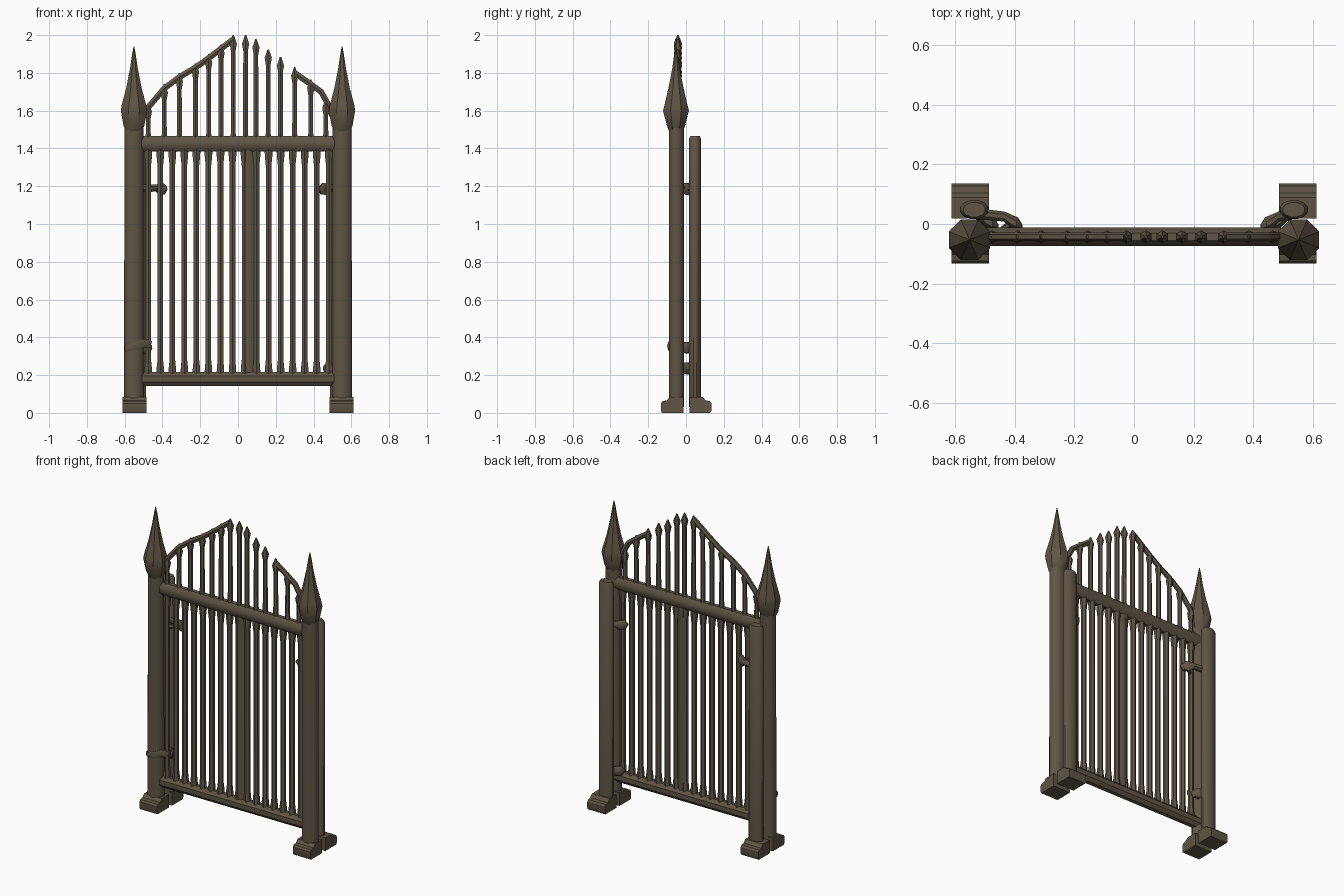
import bpy, bmesh, math
from mathutils import Vector

cube = bpy.data.objects.get("Cube")
if cube:
    bpy.data.objects.remove(cube)

# One weathered iron colour
iron = bpy.data.materials.new("dark_bronze_iron")
iron.use_nodes = True
COLOR = (0.115, 0.09, 0.06, 1)
iron.diffuse_color = COLOR
bsdf = next(n for n in iron.node_tree.nodes if n.type == "BSDF_PRINCIPLED")
bsdf.inputs["Base Color"].default_value = COLOR
bsdf.inputs["Roughness"].default_value = 0.8

GATE_Y = -0.043


def finish(name, bm, angle=40):
    bmesh.ops.recalc_face_normals(bm, faces=bm.faces[:])
    mesh = bpy.data.meshes.new(name)
    bm.to_mesh(mesh)
    bm.free()
    mesh.materials.append(iron)
    obj = bpy.data.objects.new(name, mesh)
    bpy.context.collection.objects.link(obj)
    bpy.ops.object.select_all(action="DESELECT")
    obj.select_set(True)
    bpy.context.view_layer.objects.active = obj
    bpy.ops.object.shade_smooth_by_angle(angle=math.radians(angle))
    return obj


def loft(name, path, sides=8):
    """Tube through (centre, half_width, half_depth) rings, capped at both ends."""
    bm = bmesh.new()
    points = [Vector(p[0]) for p in path]
    rings = []
    for i, (_, a, b) in enumerate(path):
        along = (points[min(i + 1, len(points) - 1)] - points[max(i - 1, 0)]).normalized()
        depth = Vector((0, 1, 0))
        across = depth.cross(along).normalized()
        turn = [2 * math.pi * (k + 0.5) / sides for k in range(sides)]
        rings.append([bm.verts.new(points[i] + across * a * math.cos(t) + depth * b * math.sin(t))
                      for t in turn])
    for low, high in zip(rings, rings[1:]):
        for k in range(sides):
            n = (k + 1) % sides
            bm.faces.new((low[k], low[n], high[n], high[k]))
    bm.faces.new(rings[0])
    bm.faces.new(rings[-1])
    return finish(name, bm)


def column(name, x, y, profile, sides=8):
    return loft(name, [((x, y, z), a, b) for z, a, b in profile], sides)


def foot(name, x, y_inner, y_outer):
    """Block foot with a sloped instep that rises to the post."""
    bm = bmesh.new()
    d = y_outer - y_inner
    outline = [(0, 0), (0.95, 0), (1, 0.012), (1, 0.05), (0.93, 0.062), (0.74, 0.066), (0.6, 0.085), (0, 0.085)]
    ends = [[bm.verts.new((x + s * 0.063, y_inner + d * u, z)) for u, z in outline] for s in (-1, 1)]
    for k in range(len(outline)):
        n = (k + 1) % len(outline)
        bm.faces.new((ends[0][k], ends[0][n], ends[1][n], ends[1][k]))
    for e in ends:
        bm.faces.new(e)
    return finish(name, bm, 30)


# Posts, finials and feet on both sides
for side, s in (("right", -1), ("left", 1)):
    x = s * 0.551
    column(side + "_front_post", x, -0.05,
           [(0.03, 0.056, 0.042), (0.11, 0.054, 0.042), (1.52, 0.052, 0.042)], 12)
    column(side + "_finial", x, -0.053,
           [(1.49, 0.044, 0.04), (1.52, 0.06, 0.052), (1.6, 0.075, 0.074), (1.63, 0.07, 0.066),
            (1.72, 0.044, 0.043), (1.82, 0.023, 0.022), (1.9, 0.01, 0.01), (1.94, 0.002, 0.002)])
    foot(side + "_front_foot", s * 0.548, -0.013, -0.133)
    column(side + "_back_post", s * 0.535, 0.048,
           [(0.03, 0.05, 0.033), (1.45, 0.048, 0.033), (1.467, 0.038, 0.025)], 12)
    foot(side + "_back_foot", s * 0.548, 0.018, 0.135)

# Horizontal rails
for name, z, r in (("bottom_rail", 0.18, 0.04), ("top_rail", 1.425, 0.044)):
    loft(name, [((-0.53, GATE_Y, z), r, 0.034), ((0.53, GATE_Y, z), r, 0.034)], 8)

# Lower bars, flared where they meet the rails
for i in range(16):
    x = -0.475 + i * 0.0637
    w = 0.017
    column("lower_bar_%d" % i, x, GATE_Y,
           [(0.19, 0.024, 0.022), (0.24, 0.022, 0.02), (0.28, w, w),
            (1.31, w, w), (1.36, 0.023, 0.02), (1.41, 0.025, 0.022)], 6)

# Wide meeting stile at the middle
column("meeting_stile", 0.052, GATE_Y,
       [(0.19, 0.034, 0.018), (1.41, 0.034, 0.018)])

# Upper bars: positions and heights following the pointed arch
xs = [-0.475, -0.39, -0.31, -0.225, -0.155, -0.09, -0.025,
      0.04, 0.095, 0.16, 0.225, 0.3, 0.385, 0.465]
tops = [1.64, 1.74, 1.8, 1.85, 1.9, 1.95, 2.0,
        2.0, 1.98, 1.925, 1.885, 1.83, 1.765, 1.66]
for i, (x, top) in enumerate(zip(xs, tops)):
    shaft = [(1.43, 0.022, 0.02), (1.48, 0.015, 0.015), (top - 0.11, 0.014, 0.014)]
    head = [(top - 0.085, 0.014, 0.014), (top - 0.045, 0.022, 0.022), (top, 0.004, 0.004)]
    column("upper_bar_%d" % i, x, GATE_Y, shaft + head, 6)

# Arch strips linking the spear heads
right_arch = [(-0.505, 1.56)] + [(x, t - 0.022) for x, t in zip(xs[:7], tops)]
left_arch = [(0.3, 1.8), (0.385, 1.74), (0.44, 1.7), (0.468, 1.65), (0.505, 1.56)]
for name, line in (("right_arch", right_arch), ("left_arch", left_arch)):
    loft(name, [((x, GATE_Y, z), 0.018, 0.014) for x, z in line], 6)

# Hinge pins with knobs, reaching from the back posts to the gate
for name, s, z, reach in (("right_upper_hinge", -1, 1.19, 0.375),
                          ("left_upper_hinge", 1, 1.19, 0.425),
                          ("left_lower_hinge", 1, 0.24, 0.45),
                          ("right_lower_hinge", -1, 0.35, 0.455)):
    loft(name, [((s * 0.53, 0.035, z), 0.02, 0.02), ((s * (reach + 0.06), 0.025, z), 0.02, 0.018),
                ((s * (reach + 0.04), 0.01, z - 0.005), 0.034, 0.025),
                ((s * (reach + 0.015), 0.0, z - 0.003), 0.032, 0.024),
                ((s * reach, -0.01, z), 0.008, 0.01)], 8)
    loft(name + "_tie", [((s * (reach + 0.035), 0.005, z), 0.014, 0.014),
                         ((s * 0.47, GATE_Y, z - 0.01), 0.014, 0.014)], 6)

# Latch strap wrapped on the right front post
loft("latch_strap", [((-0.6, -0.07, 0.34), 0.018, 0.014), ((-0.575, -0.087, 0.345), 0.02, 0.01),
                     ((-0.535, -0.09, 0.355), 0.024, 0.01), ((-0.495, -0.065, 0.37), 0.026, 0.014),
                     ((-0.46, -0.045, 0.36), 0.024, 0.014)], 6)
